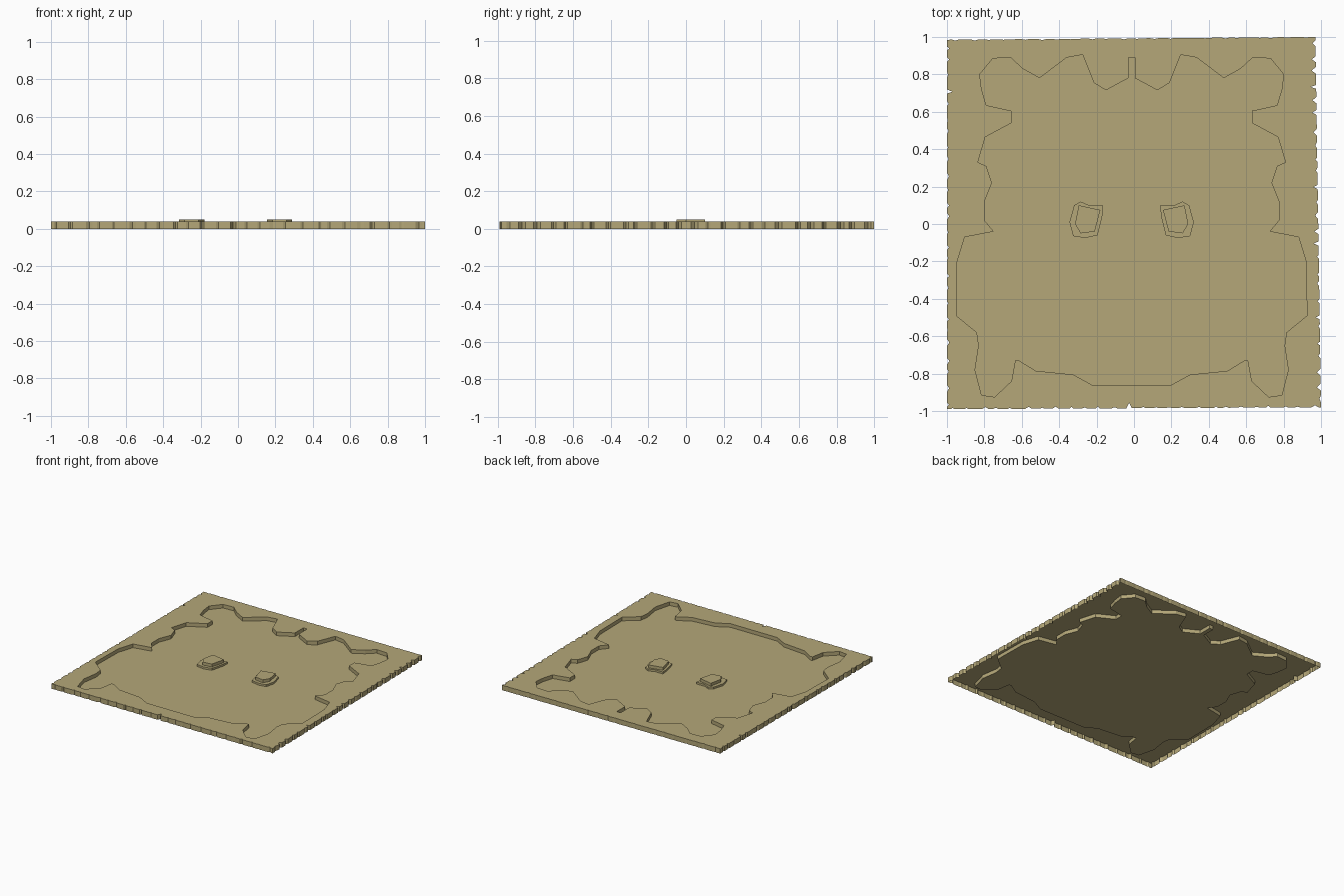
import bpy
import bmesh
import random
from mathutils import Vector

random.seed(4)
cube = bpy.data.objects.get("Cube")
if cube:
    bpy.data.objects.remove(cube, do_unlink=True)

TOP, FLOOR, STEP, PEAK = 0.04, 0.01, 0.026, 0.05

sand = bpy.data.materials.new("sand")
sand.use_nodes = True
sand.diffuse_color = (0.46, 0.39, 0.19, 1)
sand.node_tree.nodes["Principled BSDF"].inputs["Base Color"].default_value = sand.diffuse_color


def finish(name, bm):
    mesh = bpy.data.meshes.new(name)
    bm.to_mesh(mesh)
    bm.free()
    mesh.materials.append(sand)
    obj = bpy.data.objects.new(name, mesh)
    bpy.context.collection.objects.link(obj)


def mirrored(points):
    """Mirror across the slightly offset middle line, keeping the winding."""
    return [(-0.025 - x, y) for x, y in reversed(points)]


def sheet(name, z, *loops):
    """Flat upward sheet bounded by one outline and optional holes."""
    bm = bmesh.new()
    for loop in loops:
        verts = [bm.verts.new((x, y, z)) for x, y in loop]
        for i, v in enumerate(verts):
            bm.edges.new((verts[i - 1], v))
    bmesh.ops.triangle_fill(bm, edges=bm.edges[:], use_beauty=True, normal=(0, 0, 1))
    bm.normal_update()
    for face in bm.faces:
        if face.normal.z < 0:
            face.normal_flip()
    finish(name, bm)


def wall(name, loop, low, high):
    """Upright band; an anticlockwise loop faces out, swapped heights face in."""
    bm = bmesh.new()
    a = [bm.verts.new((x, y, low)) for x, y in loop]
    b = [bm.verts.new((x, y, high)) for x, y in loop]
    for i in range(len(loop)):
        bm.faces.new((a[i - 1], a[i], b[i], b[i - 1]))
    finish(name, bm)


def chipped_edge(start, end, count, depth, big=None):
    """Straight edge with small random chips and an optional larger one."""
    start, end = Vector(start), Vector(end)
    along = end - start
    inward = Vector((-along.y, along.x)).normalized()
    points = [start]
    for i in range(count):
        mid = (i + random.uniform(0.3, 0.7)) / count
        half = random.uniform(0.12, 0.25) / count
        cut = depth * random.uniform(0.3, 1)
        if i == big:
            cut = 0.03
        points.append(start + along * (mid - half))
        points.append(start + along * mid + inward * cut)
        points.append(start + along * (mid + half))
    return [tuple(p) for p in points]


# Chipped outer border, anticlockwise from the front right corner
corners = [(-1, -0.99), (1, -0.98), (0.97, 1), (-1, 0.985)]
border = (chipped_edge(corners[0], corners[1], 26, 0.012, 12)
          + chipped_edge(corners[1], corners[2], 26, 0.025, 22)
          + chipped_edge(corners[2], corners[3], 22, 0.006)
          + chipped_edge(corners[3], corners[0], 26, 0.014, 3))

# Ragged outline of the sunken area: one half from back to front
half = [(0.005, 0.89), (0.005, 0.78), (0.125, 0.715), (0.19, 0.755),
        (0.25, 0.905), (0.335, 0.89), (0.48, 0.78), (0.57, 0.83),
        (0.635, 0.89), (0.73, 0.885), (0.8, 0.8), (0.79, 0.72),
        (0.765, 0.635), (0.63, 0.605), (0.63, 0.54), (0.77, 0.465),
        (0.81, 0.33), (0.765, 0.31), (0.735, 0.22), (0.775, 0.12),
        (0.775, 0.02), (0.725, -0.04), (0.88, -0.07), (0.92, -0.2),
        (0.925, -0.49), (0.815, -0.58), (0.805, -0.65), (0.825, -0.78),
        (0.79, -0.915), (0.72, -0.925), (0.63, -0.84), (0.61, -0.73),
        (0.59, -0.73), (0.5, -0.785), (0.3, -0.805), (0.2, -0.86)]
hollow = (half + mirrored(half))[::-1]

# Open-bottomed plate with the sunken floor
sheet("rim_top", TOP, border, hollow)
wall("outer_wall", border, 0, TOP)
wall("hollow_wall", hollow, TOP, FLOOR)
sheet("hollow_floor", FLOOR, hollow)

# Two stepped rocks standing on the floor
base = [(-0.345, 0.01), (-0.325, -0.065), (-0.26, -0.075), (-0.195, -0.06),
        (-0.17, 0.04), (-0.165, 0.1), (-0.24, 0.1), (-0.285, 0.12), (-0.32, 0.1)]
crown = [(-0.315, 0), (-0.285, -0.05), (-0.21, -0.04), (-0.18, 0.075), (-0.295, 0.1)]
for side, turn in (("right", list), ("left", mirrored)):
    lower, upper = turn(base), turn(crown)
    wall(side + "_rock_base_wall", lower, FLOOR, STEP)
    sheet(side + "_rock_ledge", STEP, lower, upper)
    wall(side + "_rock_crown_wall", upper, STEP, PEAK)
    sheet(side + "_rock_crown", PEAK, upper)
